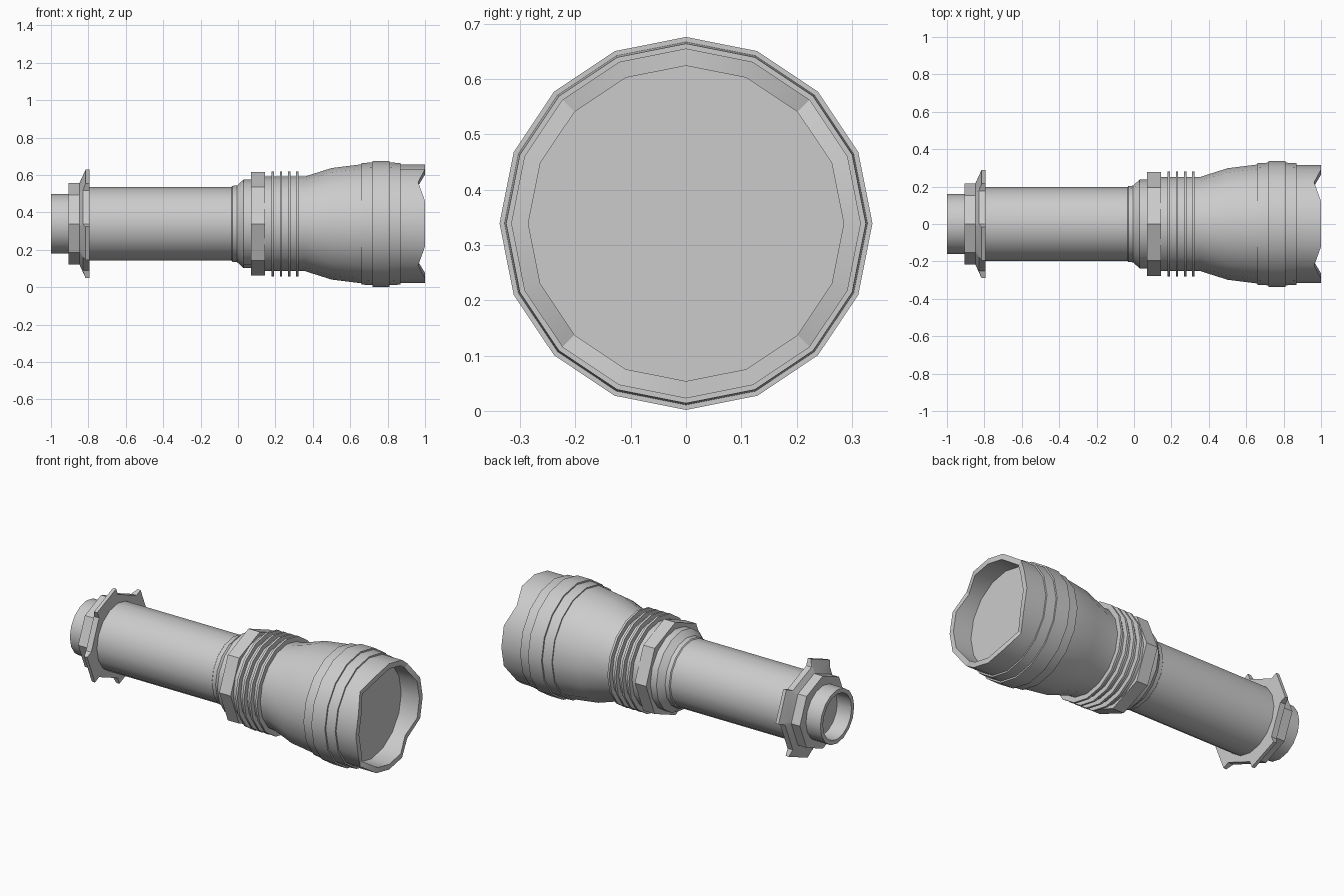
import bpy, bmesh
from math import cos, sin, radians

if "Cube" in bpy.data.objects:
    bpy.data.objects.remove(bpy.data.objects["Cube"])

AXIS_Z = 0.339


def point(x, r, deg):
    a = radians(deg)
    return (x, r * cos(a), AXIS_Z + r * sin(a))


def skin(name, rings, cap_start=True, cap_end=True, closed=False):
    """Bridge equal-length rings of points into one object."""
    bm = bmesh.new()
    loops = [[bm.verts.new(p) for p in ring] for ring in rings]
    pairs = list(zip(loops, loops[1:]))
    if closed:
        pairs.append((loops[-1], loops[0]))
    n = len(loops[0])
    for a, b in pairs:
        for i in range(n):
            j = (i + 1) % n
            bm.faces.new((a[i], a[j], b[j], b[i]))
    if cap_start and not closed:
        bm.faces.new(loops[0])
    if cap_end and not closed:
        bm.faces.new(loops[-1])
    bmesh.ops.recalc_face_normals(bm, faces=bm.faces)
    mesh = bpy.data.meshes.new(name)
    bm.to_mesh(mesh)
    bm.free()
    obj = bpy.data.objects.new(name, mesh)
    bpy.context.collection.objects.link(obj)
    bpy.ops.object.select_all(action='DESELECT')
    obj.select_set(True)
    bpy.context.view_layer.objects.active = obj
    bpy.ops.object.shade_smooth_by_angle(angle=radians(30))
    return obj


def circle(x, r, sides=16):
    return [point(x, r, 360 * i / sides) for i in range(sides)]


def lathe(name, profile, sides=16, **kw):
    return skin(name, [circle(x, r, sides) for x, r in profile], **kw)


# Hollow tail cap
lathe("tail_cap", [(-0.89, 0.16), (-1.0, 0.16), (-1.0, 0.135), (-0.90, 0.135)])


# Octagonal tail nut flaring into a ring with four tabs
def tab_ring(x_tab, x_gap, r_tab, r_gap, inset=3):
    ring = []
    for k in range(4):
        a = 90 * k
        ring += [point(x_gap, r_gap, a), point(x_tab, r_tab, a + inset),
                 point(x_tab, r_tab, a + 45 - inset), point(x_gap, r_gap, a + 45)]
    return ring


def nut_ring(x, r):
    # Points sit on the octagon sides so they line up with the tab ring
    flat = r * cos(radians(22.5)) / cos(radians(19.5))
    return tab_ring(x, x, flat, r)


skin("tail_ring", [nut_ring(-0.905, 0.217), nut_ring(-0.848, 0.217),
                   tab_ring(-0.815, -0.83, 0.29, 0.25),
                   tab_ring(-0.795, -0.795, 0.29, 0.25)])

# Handle tube with the neck collar
lathe("handle_tube", [(-0.80, 0.197), (-0.035, 0.197), (-0.03, 0.203), (-0.005, 0.205),
                      (0.03, 0.237), (0.08, 0.237)])

# Octagonal neck nut
lathe("neck_nut", [(0.07, 0.277), (0.145, 0.277)], sides=8)

# Cooling fins
for i in range(4):
    x = 0.18 + 0.0435 * i
    lathe(f"cooling_fin_{i + 1}", [(x, 0.281), (x + 0.013, 0.281)])

# Head, with a scalloped front rim around a recessed lens
head = [circle(x, r) for x, r in [
    (0.10, 0.252), (0.355, 0.252), (0.50, 0.298), (0.66, 0.318), (0.66, 0.325),
    (0.72, 0.328), (0.72, 0.337), (0.81, 0.337), (0.81, 0.328), (0.87, 0.325),
    (0.87, 0.316)]]


def scallop(r):
    return [point(0.963 if i % 4 == 2 else 1.0, r, 22.5 * i) for i in range(16)]


skin("head", head + [scallop(0.316), scallop(0.285), circle(0.88, 0.285)])
